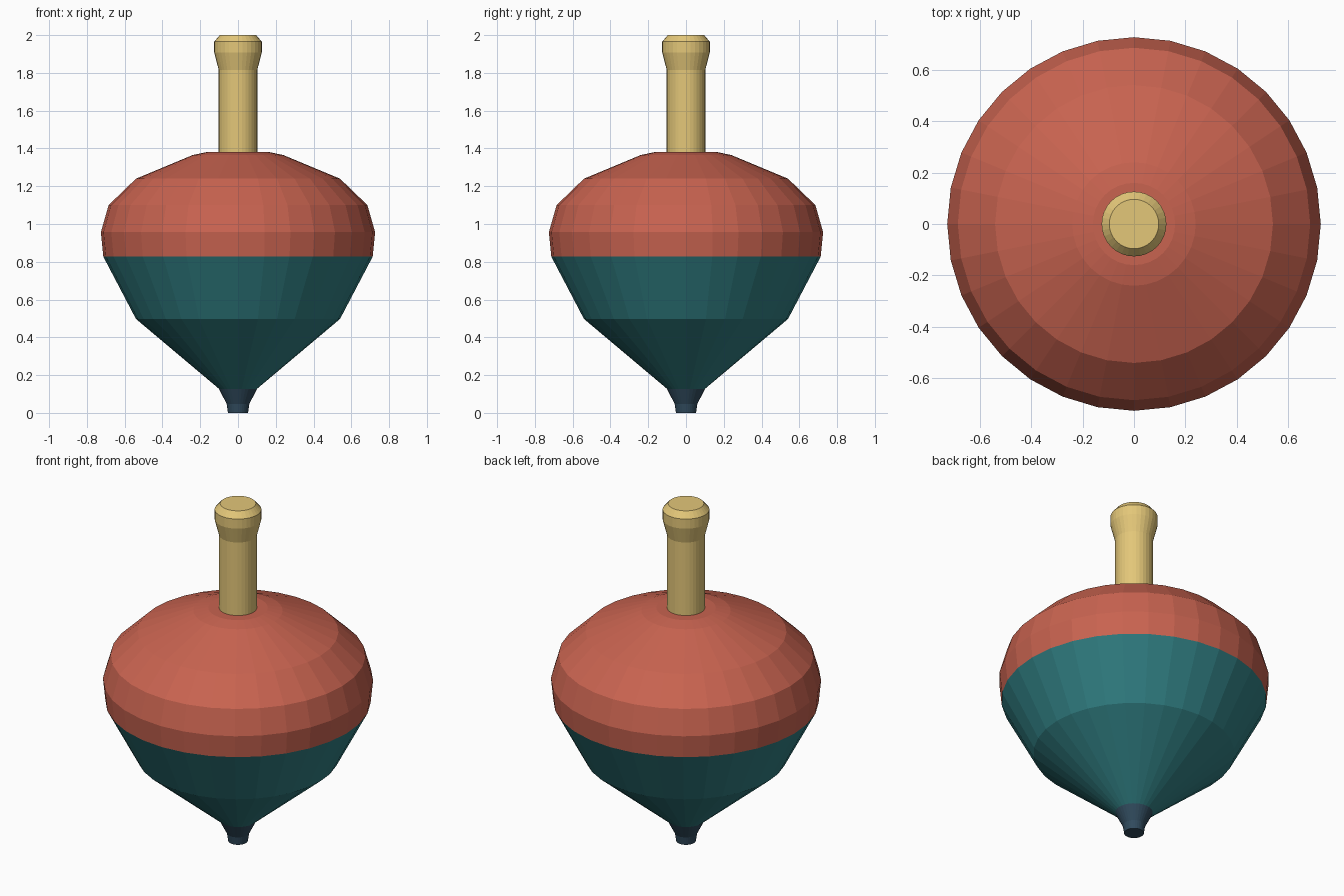
import bpy, bmesh
from math import cos, sin, pi

if "Cube" in bpy.data.objects:
    bpy.data.objects.remove(bpy.data.objects["Cube"])

SIDES = 32


def turned(name, profile, color):
    """Closed flat-faced lathe part from (radius, z) points, bottom to top."""
    bm = bmesh.new()
    rings = [[bm.verts.new((r * cos(2 * pi * i / SIDES), r * sin(2 * pi * i / SIDES), z))
              for i in range(SIDES)] for r, z in profile]
    for low, high in zip(rings, rings[1:]):
        for i in range(SIDES):
            j = (i + 1) % SIDES
            bm.faces.new((low[i], low[j], high[j], high[i]))
    bm.faces.new(rings[0][::-1])
    bm.faces.new(rings[-1])
    mesh = bpy.data.meshes.new(name)
    bm.to_mesh(mesh)
    bm.free()
    mat = bpy.data.materials.new(name + "_paint")
    mat.diffuse_color = (*color, 1)
    mat.use_nodes = True
    mat.node_tree.nodes["Principled BSDF"].inputs["Base Color"].default_value = mat.diffuse_color
    mesh.materials.append(mat)
    obj = bpy.data.objects.new(name, mesh)
    bpy.context.collection.objects.link(obj)
    return obj


# Metal spinning tip
turned("tip", [(0.053, 0), (0.06, 0.047), (0.102, 0.13)], (0.03, 0.07, 0.11))
# Lower cone of the body
turned("lower_body", [(0.1, 0.127), (0.54, 0.497), (0.713, 0.827)], (0.03, 0.21, 0.225))
# Rounded upper body
turned("upper_body", [(0.713, 0.827), (0.726, 0.957), (0.685, 1.1), (0.54, 1.24),
                      (0.24, 1.365), (0.16, 1.382)], (0.58, 0.125, 0.08))
# Handle with flared knob
turned("handle", [(0.102, 1.375), (0.102, 1.815), (0.126, 1.908), (0.126, 1.965),
                  (0.096, 2.0)], (0.77, 0.57, 0.19))
